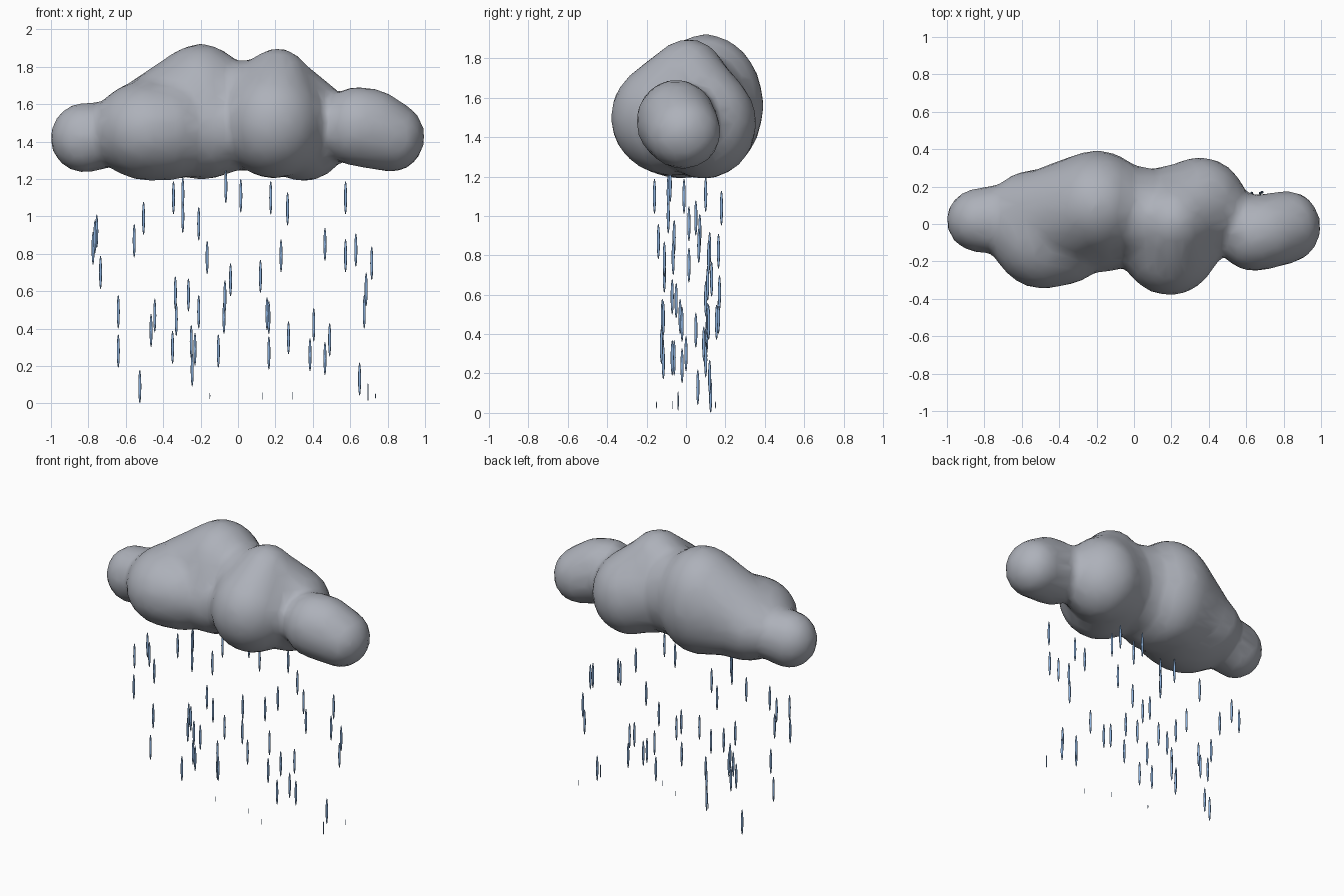
import bpy, bmesh
from mathutils import Matrix


def material(name, rgb):
    m = bpy.data.materials.new(name)
    m.diffuse_color = (*rgb, 1)
    return m


def make_object(name, bm, mat):
    mesh = bpy.data.meshes.new(name)
    bm.to_mesh(mesh)
    bm.free()
    mesh.materials.append(mat)
    ob = bpy.data.objects.new(name, mesh)
    bpy.context.collection.objects.link(ob)
    bpy.ops.object.select_all(action='DESELECT')
    ob.select_set(True)
    bpy.context.view_layer.objects.active = ob
    return ob


def placed(centre, size):
    return Matrix.Translation(centre) @ Matrix.Diagonal((*size, 1))


def add_lump(bm, puffs):
    """Wrap a group of ellipsoids in one taut hull and add it to the mesh."""
    lump = bmesh.new()
    for centre, radii in puffs:
        bmesh.ops.create_icosphere(lump, subdivisions=3, radius=1,
                                   matrix=placed(centre, radii))
    hull = bmesh.ops.convex_hull(lump, input=lump.verts)
    inside = {g for g in hull["geom_interior"] + hull["geom_unused"]
              if isinstance(g, bmesh.types.BMVert)}
    bmesh.ops.delete(lump, geom=list(inside), context='VERTS')
    mesh = bpy.data.meshes.new("lump")
    lump.to_mesh(mesh)
    lump.free()
    bm.from_mesh(mesh)
    bpy.data.meshes.remove(mesh)


cloud_grey = material("cloud grey", (0.42, 0.44, 0.49))
rain_blue = material("rain blue", (0.26, 0.44, 0.72))

# Cloud lumps, each a group of puffs: centre, radii
LUMPS = [
    # left end
    [((-0.82, 0.02, 1.42), (0.185, 0.175, 0.19)),
     ((-0.74, 0.03, 1.43), (0.16, 0.18, 0.18))],
    # left body
    [((-0.48, -0.03, 1.46), (0.30, 0.32, 0.27)),
     ((-0.54, 0.06, 1.46), (0.24, 0.23, 0.22)),
     ((-0.38, -0.02, 1.46), (0.27, 0.31, 0.27))],
    # tall left puff, sloping down to the left body
    [((-0.20, 0.10, 1.56), (0.29, 0.295, 0.365)),
     ((-0.17, 0.02, 1.46), (0.28, 0.28, 0.26)),
     ((-0.52, 0.03, 1.48), (0.23, 0.25, 0.23))],
    # hollow between the two tall puffs
    [((0.03, 0.05, 1.54), (0.20, 0.26, 0.30))],
    # tall right puff with its front and back bulges
    [((0.19, -0.07, 1.50), (0.28, 0.315, 0.30)),
     ((0.21, 0.01, 1.69), (0.19, 0.20, 0.21)),
     ((0.22, 0.07, 1.50), (0.25, 0.25, 0.28))],
    [((0.35, 0.09, 1.47), (0.26, 0.27, 0.285)),
     ((0.24, 0.03, 1.66), (0.19, 0.20, 0.20))],
    # right end
    [((0.64, -0.05, 1.48), (0.20, 0.205, 0.215)),
     ((0.71, -0.04, 1.47), (0.20, 0.20, 0.215)),
     ((0.82, -0.015, 1.425), (0.18, 0.195, 0.19))],
]
bm = bmesh.new()
for lump in LUMPS:
    add_lump(bm, lump)
cloud = make_object("cloud", bm, cloud_grey)

# Fuse the lumps into one softly blended skin with a coarse mesh
fuse = cloud.modifiers.new("fuse", 'REMESH')
fuse.mode = 'VOXEL'
fuse.voxel_size = 0.03
soften = cloud.modifiers.new("soften", 'SMOOTH')
soften.factor = 0.5
soften.iterations = 6
thin = cloud.modifiers.new("thin", 'DECIMATE')
thin.ratio = 0.2
for name in ("fuse", "soften", "thin"):
    bpy.ops.object.modifier_apply(modifier=name)
bpy.ops.object.shade_smooth()

# Falling drops: centre x, y, z
DROPS = [
    (-.345, -.01, 1.10), (-.295, -.09, 1.12), (-.295, -.09, 1.00), (-.065, -.08, 1.16),
    (.015, .10, 1.11), (.175, -.01, 1.10), (.265, .18, 1.04), (.575, -.16, 1.10),
    (-.505, .05, .99), (-.755, .07, .92), (-.765, -.06, .89), (-.775, .12, .83),
    (-.555, -.14, .87), (-.21, .015, .96), (-.165, -.11, .78), (-.735, -.11, .70),
    (.23, .115, .79), (.465, .065, .85), (.575, -.065, .79), (.63, .165, .82),
    (.715, .015, .75), (.12, .13, .68), (-.04, .11, .66), (-.64, -.03, .49),
    (-.64, -.06, .28), (-.465, .105, .39), (-.445, .11, .47), (-.335, -.07, .59),
    (-.33, -.02, .45), (-.265, .10, .58), (-.35, 0, .30), (-.25, -.12, .33),
    (-.23, .10, .29), (-.245, .12, .18), (-.21, -.12, .49), (-.07, -.05, .57),
    (-.075, .155, .46), (-.105, -.07, .28), (.155, -.115, .48), (.165, .115, .46),
    (.165, .10, .27), (.27, .09, .35), (.385, -.115, .26), (.405, .05, .42),
    (.465, -.02, .24), (.49, -.125, .34), (.685, .17, .61), (.675, .165, .49),
    (.65, .06, .13), (-.525, .125, .09),
]
bm = bmesh.new()
for drop in DROPS:
    bmesh.ops.create_uvsphere(bm, u_segments=8, v_segments=8, radius=1,
                              matrix=placed(drop, (0.008, 0.008, 0.09)))
# Small last drops near the ground
for x, y in ((-.15, -.04), (.13, -.07), (.29, -.15), (.735, .15)):
    bmesh.ops.create_uvsphere(bm, u_segments=6, v_segments=6, radius=1,
                              matrix=placed((x, y, .04), (0.002, 0.002, 0.02)))
bmesh.ops.create_uvsphere(bm, u_segments=6, v_segments=6, radius=1,
                          matrix=placed((.695, -.04, .06), (0.004, 0.004, 0.05)))
make_object("raindrops", bm, rain_blue)
bpy.ops.object.shade_smooth()
